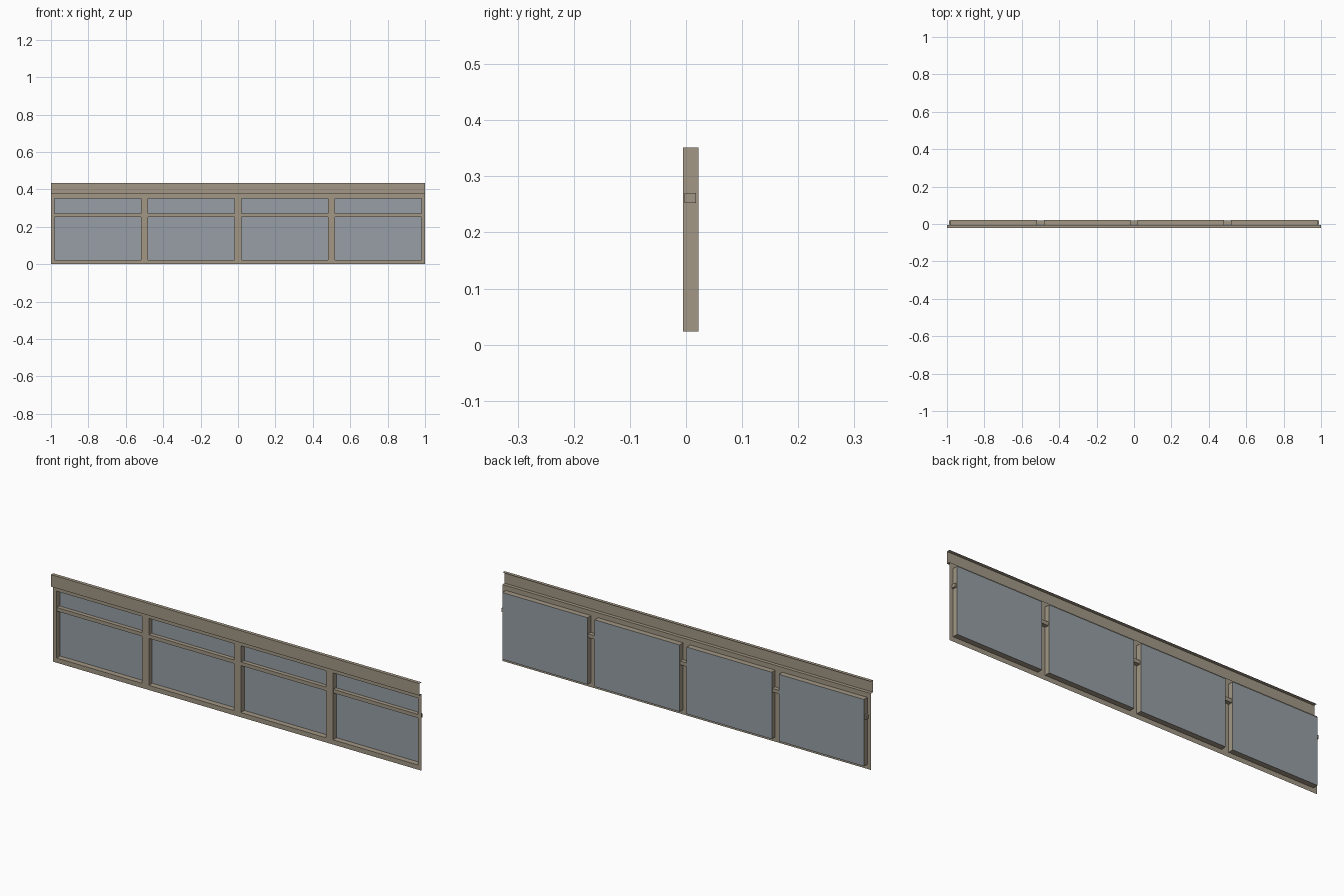
import bpy
import bmesh

cube = bpy.data.objects.get("Cube")
if cube:
    bpy.data.objects.remove(cube)


def material(name, rgb):
    m = bpy.data.materials.new(name)
    m.use_nodes = True
    m.diffuse_color = (*rgb, 1)
    m.node_tree.nodes["Principled BSDF"].inputs["Base Color"].default_value = (*rgb, 1)
    return m


BEIGE = material("beige_metal", (0.36, 0.31, 0.235))
GLASS = material("grey_blue_glass", (0.31, 0.345, 0.375))

HALF = 1.0
SHEET_Y, BACK_Y, FASCIA_Y = -0.005, 0.022, -0.022
SILL_Z, HEAD_Z, LEDGE_Z, TOP_Z = 0.023, 0.351, 0.375, 0.434
CENTRES = (-0.75, -0.25, 0.25, 0.75)
HALF_W = 0.231


def build(name, quads, mat):
    """Make one object from a list of four-cornered sheets."""
    bm = bmesh.new()
    for q in quads:
        bm.faces.new([bm.verts.new(c) for c in q])
    bmesh.ops.remove_doubles(bm, verts=bm.verts, dist=1e-5)
    mesh = bpy.data.meshes.new(name)
    bm.to_mesh(mesh)
    bm.free()
    mesh.materials.append(mat)
    ob = bpy.data.objects.new(name, mesh)
    bpy.context.collection.objects.link(ob)
    return ob


def upright(x0, x1, z0, z1, y):
    return [(x0, y, z0), (x1, y, z0), (x1, y, z1), (x0, y, z1)]


def strip(a, b):
    """Full-length strip between two (y, z) profile points."""
    return [(-HALF, *a), (HALF, *a), (HALF, *b), (-HALF, *b)]


# Front sheet with four window openings
xs = [-HALF] + [c + s * HALF_W for c in CENTRES for s in (-1, 1)] + [HALF]
zs = [0, SILL_Z, HEAD_Z, LEDGE_Z]
panels = [upright(xs[i], xs[i + 1], zs[j], zs[j + 1], SHEET_Y)
          for i in range(len(xs) - 1) for j in range(3)
          if not (j == 1 and i % 2 == 1)]
build("front_sheet", panels, BEIGE)

# Folded fascia: ledge, upright face and top flange
profile = [(SHEET_Y, LEDGE_Z), (FASCIA_Y, LEDGE_Z), (FASCIA_Y, TOP_Z), (SHEET_Y, TOP_Z)]
build("top_fascia", [strip(a, b) for a, b in zip(profile, profile[1:])], BEIGE)

# Window reveals and recessed panes
for n, c in enumerate(CENTRES, 1):
    l, r = c - HALF_W, c + HALF_W
    ring = [(l, SILL_Z), (r, SILL_Z), (r, HEAD_Z), (l, HEAD_Z)]
    walls = []
    for (xa, za), (xb, zb) in zip(ring, ring[1:] + ring[:1]):
        walls.append([(xa, SHEET_Y, za), (xb, SHEET_Y, zb), (xb, BACK_Y, zb), (xa, BACK_Y, za)])
    build(f"window_reveal_{n}", walls, BEIGE)
    build(f"window_pane_{n}", [upright(l, r, SILL_Z, HEAD_Z, BACK_Y)], GLASS)

# Horizontal glazing bar running through all windows
bpy.ops.mesh.primitive_cube_add(size=1, location=(0, 0.0075, 0.261))
bar = bpy.context.object
bar.name = "glazing_bar"
bar.scale = (1.98, 0.02, 0.018)
bar.data.materials.append(BEIGE)
